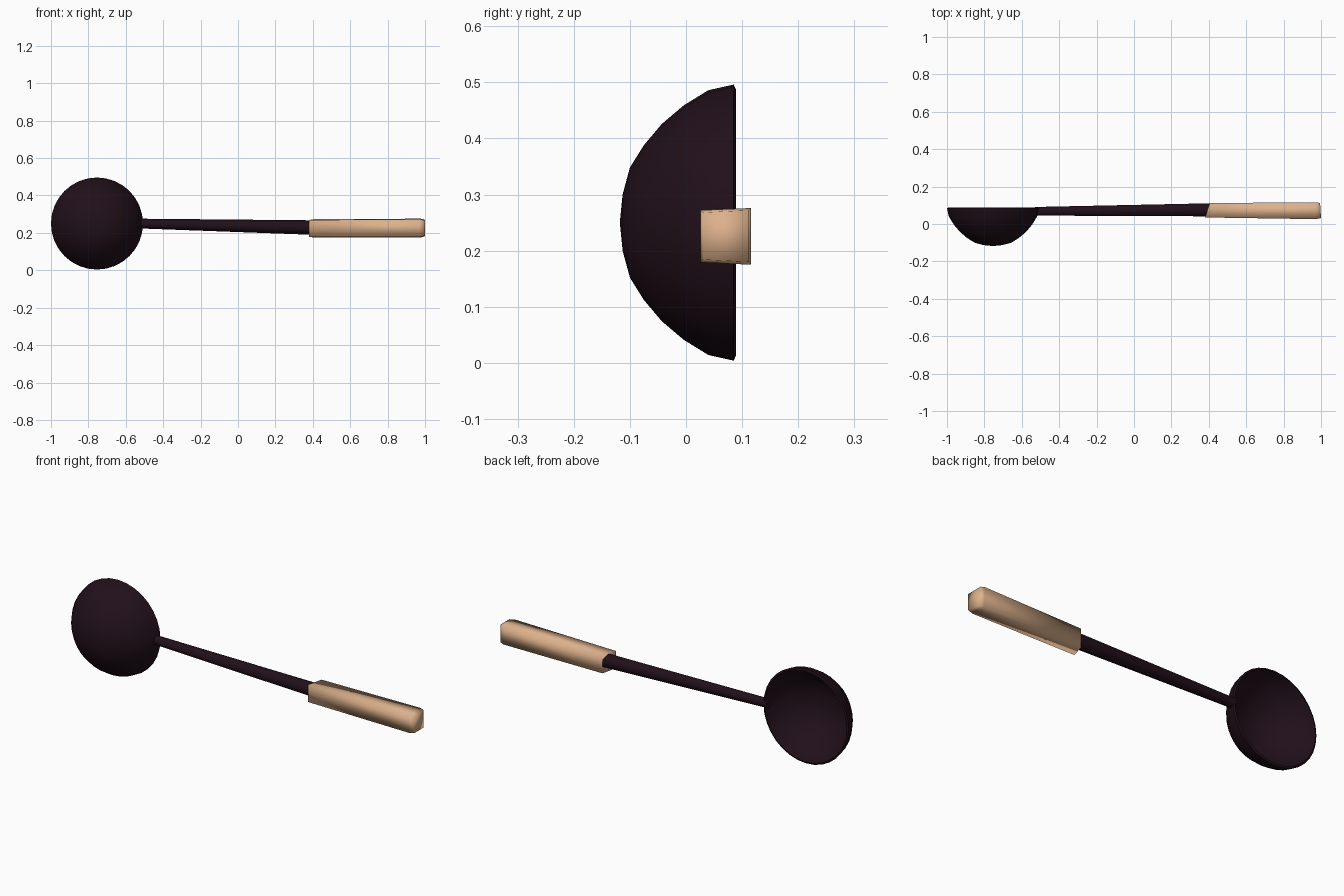
import bpy, bmesh
from math import cos, sin, pi, radians
from mathutils import Vector

if "Cube" in bpy.data.objects:
    bpy.data.objects.remove(bpy.data.objects["Cube"])


def material(name, rgb):
    m = bpy.data.materials.new(name)
    m.diffuse_color = (*rgb, 1)
    m.use_nodes = True
    m.node_tree.nodes["Principled BSDF"].inputs["Base Color"].default_value = m.diffuse_color
    return m


dark = material("dark_plastic", (0.015, 0.005, 0.010))
wood = material("pale_wood", (0.72, 0.44, 0.26))


def finish(name, bm, mat, angle):
    bmesh.ops.remove_doubles(bm, verts=bm.verts, dist=1e-5)
    bmesh.ops.recalc_face_normals(bm, faces=bm.faces)
    me = bpy.data.meshes.new(name)
    bm.to_mesh(me)
    bm.free()
    me.materials.append(mat)
    ob = bpy.data.objects.new(name, me)
    bpy.context.collection.objects.link(ob)
    bpy.ops.object.select_all(action='DESELECT')
    ob.select_set(True)
    bpy.context.view_layer.objects.active = ob
    bpy.ops.object.shade_smooth_by_angle(angle=radians(angle))
    return ob


def loft(name, sections, mat, angle):
    """Skin a list of equal-length closed sections and cap both ends."""
    bm = bmesh.new()
    rings = [[bm.verts.new(p) for p in s] for s in sections]
    n = len(rings[0])
    for a, b in zip(rings, rings[1:]):
        for i in range(n):
            j = (i + 1) % n
            bm.faces.new((a[i], a[j], b[j], b[i]))
    bm.faces.new(rings[0])
    bm.faces.new(rings[-1])
    return finish(name, bm, mat, angle)


# Bowl: thin shell spun about the y axis, opening towards the back
outer = [(0, -0.118), (0.05, -0.113), (0.098, -0.100), (0.138, -0.075), (0.176, -0.043),
         (0.209, -0.004), (0.236, 0.040), (0.246, 0.085)]
inner = [(0.237, 0.089), (0.226, 0.042), (0.200, 0.003), (0.168, -0.035), (0.131, -0.066),
         (0.093, -0.090), (0.048, -0.102), (0, -0.107)]
cx, cz = -0.754, 0.25
bm = bmesh.new()
vs = [bm.verts.new((cx + r, y, cz)) for r, y in outer + inner]
es = [bm.edges.new(p) for p in zip(vs, vs[1:])]
bmesh.ops.spin(bm, geom=vs + es, cent=(cx, 0, cz), axis=(0, 1, 0),
               angle=2 * pi, steps=32, use_merge=True)
finish("bowl", bm, dark, 50)


# Shaft: six-sided rod widening towards the grip
def hexagon(x, y, z, ry, rz):
    return [Vector((x, y + ry * cos(k * pi / 3 + pi / 6) / cos(pi / 6),
                    z + rz * sin(k * pi / 3 + pi / 6))) for k in range(6)]


loft("shaft", [hexagon(-0.53, 0.068, 0.25, 0.023, 0.026),
               hexagon(0.42, 0.076, 0.228, 0.035, 0.039)], dark, 80)


# Grip: soft-shaded four-sided bar with a slanted front end and blunt tip
def quad(x_front, x_back, y0, y1, z0, z1):
    return [(x_front, y0, z0), (x_back, y1, z0 - 0.004),
            (x_back, y1, z1 + 0.004), (x_front, y0, z1)]


loft("grip", [quad(0.38, 0.405, 0.035, 0.112, 0.179, 0.269),
              quad(0.97, 0.975, 0.026, 0.116, 0.179, 0.272),
              quad(1.00, 0.995, 0.031, 0.112, 0.184, 0.268)], wood, 100)
